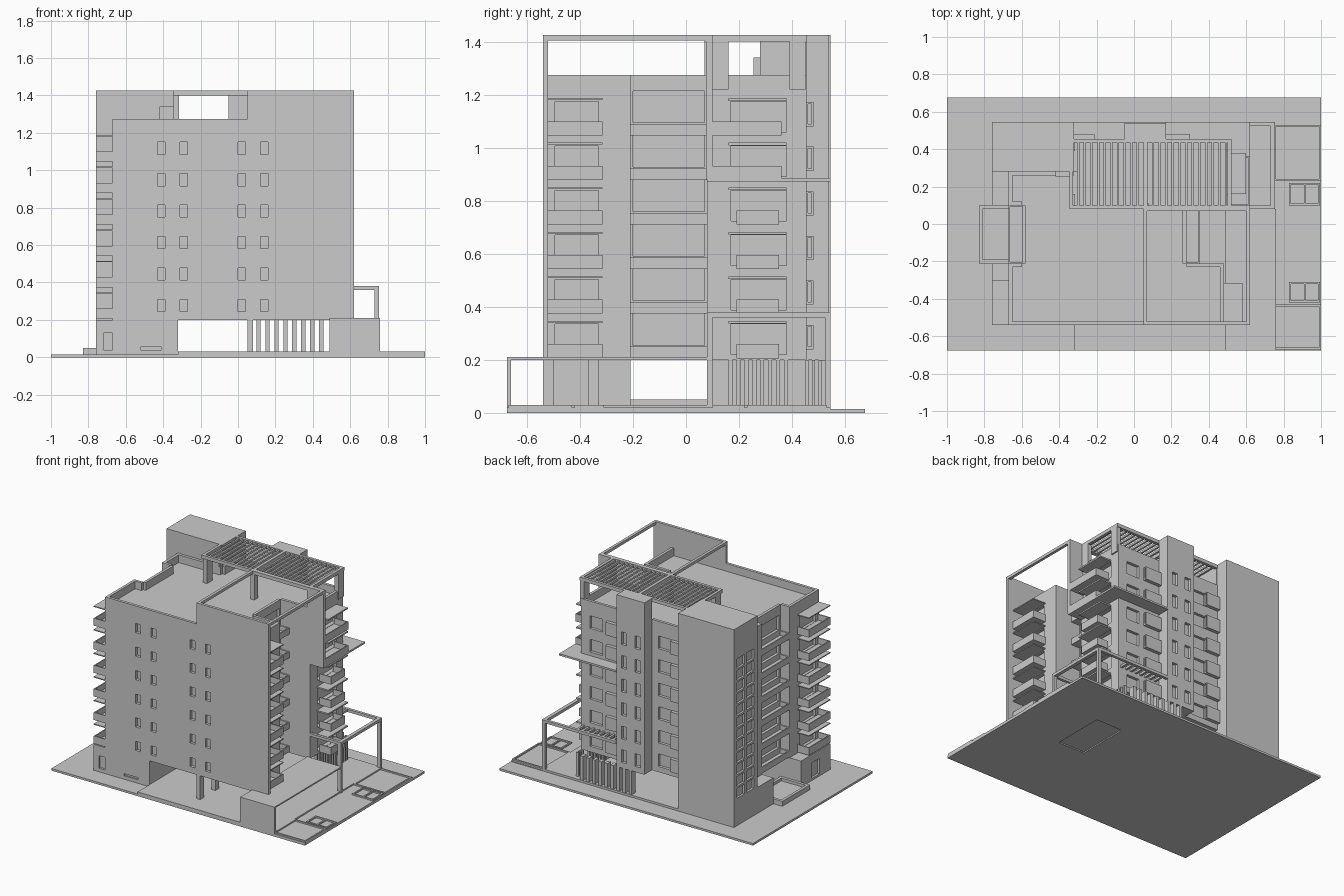
import bpy, bmesh
from mathutils import Vector

if "Cube" in bpy.data.objects:
    bpy.data.objects.remove(bpy.data.objects["Cube"])

FLOORS = [0.21 + 0.168 * k for k in range(6)]


def add_box(bm, x0, x1, y0, y1, z0, z1):
    r = bmesh.ops.create_cube(bm, size=1)
    for v in r['verts']:
        v.co = Vector((x0 + (v.co.x + .5) * (x1 - x0),
                       y0 + (v.co.y + .5) * (y1 - y0),
                       z0 + (v.co.z + .5) * (z1 - z0)))


def finish(bm, name):
    me = bpy.data.meshes.new(name)
    bm.to_mesh(me)
    bm.free()
    ob = bpy.data.objects.new(name, me)
    bpy.context.collection.objects.link(ob)
    return ob


def boxes(name, items):
    bm = bmesh.new()
    for b in items:
        add_box(bm, *b)
    return finish(bm, name)


def prism(name, pts, z0, z1):
    bm = bmesh.new()
    f = bm.faces.new([bm.verts.new((x, y, z0)) for x, y in pts])
    r = bmesh.ops.extrude_face_region(bm, geom=[f])
    bmesh.ops.translate(bm, vec=(0, 0, z1 - z0),
                        verts=[g for g in r['geom'] if isinstance(g, bmesh.types.BMVert)])
    bmesh.ops.recalc_face_normals(bm, faces=bm.faces)
    return finish(bm, name)


def cut(ob, items):
    cutter = boxes(ob.name + "_cutter", items)
    cutter.hide_render = True
    m = ob.modifiers.new("cut", 'BOOLEAN')
    m.operation, m.solver, m.object = 'DIFFERENCE', 'EXACT', cutter
    bpy.context.view_layer.objects.active = ob
    bpy.ops.object.modifier_apply(modifier=m.name)
    bpy.data.objects.remove(cutter)


def rim(x0, x1, y0, y1, z0, z1, t):
    return [(x0, x1, y0, y0 + t, z0, z1), (x0, x1, y1 - t, y1, z0, z1),
            (x0, x0 + t, y0 + t, y1 - t, z0, z1), (x1 - t, x1, y0 + t, y1 - t, z0, z1)]


def balcony(x0, x1, y0, y1, z, wall, h=0.05):
    # floor slab plus railing on every side except the wall side
    r = rim(x0, x1, y0, y1, z, z + h, 0.008)
    r.pop(2 if wall == 'x0' else 3)
    return [(x0, x1, y0, y1, z - .004, z + .008)] + r


# Site
site = boxes("site_slab", [(-1, 1, -.675, .675, 0, .015)])
cut(site, [(.37, .58, -.06, .32, -.1, .008)])
boxes("podium", [(-.32, .75, -.675, .545, .01, .03), (.75, 1, -.675, .545, .01, .02)])
beds = []
for b in [(.75, 1, .23, .53), (.83, .995, .1, .22), (.83, .995, -.42, -.31), (.75, 1, -.67, -.43)]:
    beds += rim(*b, .015, .03, .01)
boxes("garden_beds", beds + [(.91, .92, .1, .22, .015, .03), (.91, .92, -.42, -.31, .015, .03)])
boxes("planter", rim(-.83, -.6, -.21, .1, 0, .05, .02) + [(-.81, -.62, -.19, .08, 0, .03)])

# Ground floor
front_base = boxes("ground_block_front", [(-.76, -.32, -.54, -.21, 0, .2)])
cut(front_base, [(-.72, -.67, -.6, -.525, .04, .13), (-.52, -.41, -.6, -.53, .04, .055),
                 (-.8, -.745, -.42, -.33, .03, .14)])
boxes("ground_block_back", [(-.76, -.6, .1, .28, 0, .2)])
boxes("columns", [(.05, .08, -.54, -.50, .02, .2), (.05, .08, -.37, -.33, .02, .2)])
boxes("slat_fence_back", [(.05 + .048 * i, .073 + .048 * i, .50, .54, .03, .2) for i in range(9)])
boxes("slat_fence_side", [(.49, .51, .16 + .03 * i, .175 + .03 * i, .03, .2) for i in range(8)]
      + [(.49, .51, .45 + .025 * i, .462 + .025 * i, .03, .2) for i in range(3)])
boxes("entrance_canopy", [(.49, .76, -.675, .08, .2, .21), (.49, .76, -.675, -.66, .01, .2)])

# Main mass
foot = [(-.67, -.54), (.48, -.54), (.48, -.21), (.28, -.21), (.28, .08), (.51, .08), (.51, .455),
        (.17, .455), (.17, .54), (-.05, .54), (-.05, .455), (-.32, .455), (-.32, .28), (-.67, .28),
        (-.67, .1), (-.6, .1), (-.6, -.21), (-.67, -.21)]
main = prism("main_block", foot, .2, 1.22)
holes = []
for z in FLOORS:
    # front windows
    for i, x in enumerate((-.43, -.31, 0, .12)):
        holes.append((x, x + .04, -.6, -.52, z + .035, z + .1))
    # balcony doors
    holes += [(-.7, -.65, -.5, -.33, z + .01, z + .125), (.46, .5, -.495, -.33, z + .01, z + .125),
              (.26, .3, -.2, .07, z + .045, z + .165), (.48, .55, .17, .38, z + .01, z + .125),
              (-.62, -.58, -.19, .08, z + .05, z + .155)]
    # back windows
    for x0, x1, y in ((-.22, -.1, .455), (-.02, .025, .54), (.09, .13, .54), (.22, .28, .455), (.34, .44, .455)):
        holes.append((x0, x1, y - .02, y + .05, z + .03, z + .12))
cut(main, holes)

# Parapet following the footprint
par = []
for (ax, ay), (bx, by) in zip(foot, foot[1:] + foot[:1]):
    dx, dy = (bx > ax) - (bx < ax), (by > ay) - (by < ay)
    ix, iy = -dy * .02, dx * .02
    xs, ys = (ax, bx, ax + ix, bx + ix), (ay, by, ay + iy, by + iy)
    par.append((min(xs), max(xs), min(ys), max(ys), 1.22, 1.275))
boxes("parapet", par)

# Stair core and rear tower
core = boxes("stair_core", [(-.76, -.32, .28, .545, 0, 1.425)])
cut(core, [(-.8, -.745, y, y + .085, .21 + .084 * j, .28 + .084 * j)
           for j in range(12) for y in (.32, .425)])
boxes("rear_tower_top", [(-.05, .17, .455, .54, 1.22, 1.425)])
boxes("roof_step", [(-.42, -.33, .255, .28, 1.22, 1.34)])

# Front fin wall and roof frame
boxes("front_fin", [(.48, .62, -.54, -.52, .2, 1.425), (.05, .48, -.54, -.52, 1.22, 1.425)])
boxes("roof_frame", [(.05, .07, -.52, .08, 1.405, 1.425), (.6, .62, -.52, .08, 1.405, 1.425),
                     (.05, .62, .07, .1, 1.4, 1.425), (.05, .08, .07, .11, 1.22, 1.4)])
boxes("side_fin", [(.49, .62, .075, .1, .88, 1.425)])

# Roof pergola
boxes("pergola_frame", rim(-.345, .52, .08, .455, 1.4, 1.425, .02) + [(.05, .072, .1, .435, 1.4, 1.425)])
boxes("pergola_slats", [(x0 + .0355 * i, x0 + .0355 * i + .013, .1, .435, 1.405, 1.42)
                        for x0 in (-.305, .095) for i in range(11 if x0 < 0 else 12)])
boxes("pergola_posts", [(x, x + .03, y, y + .06, 1.22, 1.4) for x in (-.345, .49) for y in (.1, .39)])

# Balconies, hoods and window boxes on each floor
bal, hood, sills = [], [], []
for k, z in enumerate(FLOORS):
    bal += balcony(-.76, -.67, -.54, -.3, z, 'x1')
    bal += balcony(.48, .58, -.52, -.315, z, 'x0')
    bal += balcony(.28, .35, -.21, .08, z, 'x0', .04)
    bal += balcony(-.67, -.6, -.21, .1, z, 'x1', .04)
    if k < 4:
        bal += balcony(.51, .6, .19, .35, z, 'x0')
    else:
        bal += balcony(.51, .62, .1, .36, z, 'x0')
    hood += [(-.76, -.67, -.54, -.3, z + .13, z + .137), (.48, .58, -.52, -.315, z + .13, z + .137),
             (.51, .6, .16, .38, z + .127, z + .137)]
    for x0, x1 in ((-.32, -.21), (.17, .3)):
        sills += rim(x0, x1, .455, .48, z + .035, z + .12, .006)[:2]
        sills += [(x0, x1, .455, .48, z + .03, z + .04), (x0, x1, .455, .48, z + .115, z + .122)]
boxes("balconies", bal)
boxes("balcony_hoods", hood)
boxes("window_boxes", sills)

# L-shaped canopy high on the rear wing
prism("rear_canopy", [(.51, .08), (.62, .08), (.62, .545), (.17, .545), (.17, .455), (.51, .455)], .873, .886)

# Corner portal frame with slats
boxes("portal_frame", [(.73, .755, .08, .545, .36, .38), (.17, .73, .525, .545, .36, .38),
                       (.51, .73, .08, .1, .36, .38), (.73, .755, .08, .1, .02, .36),
                       (.73, .755, .525, .545, .02, .36)])
boxes("portal_slats", [(.2 + .04 * i, .215 + .04 * i, .455, .525, .362, .378) for i in range(8)])
